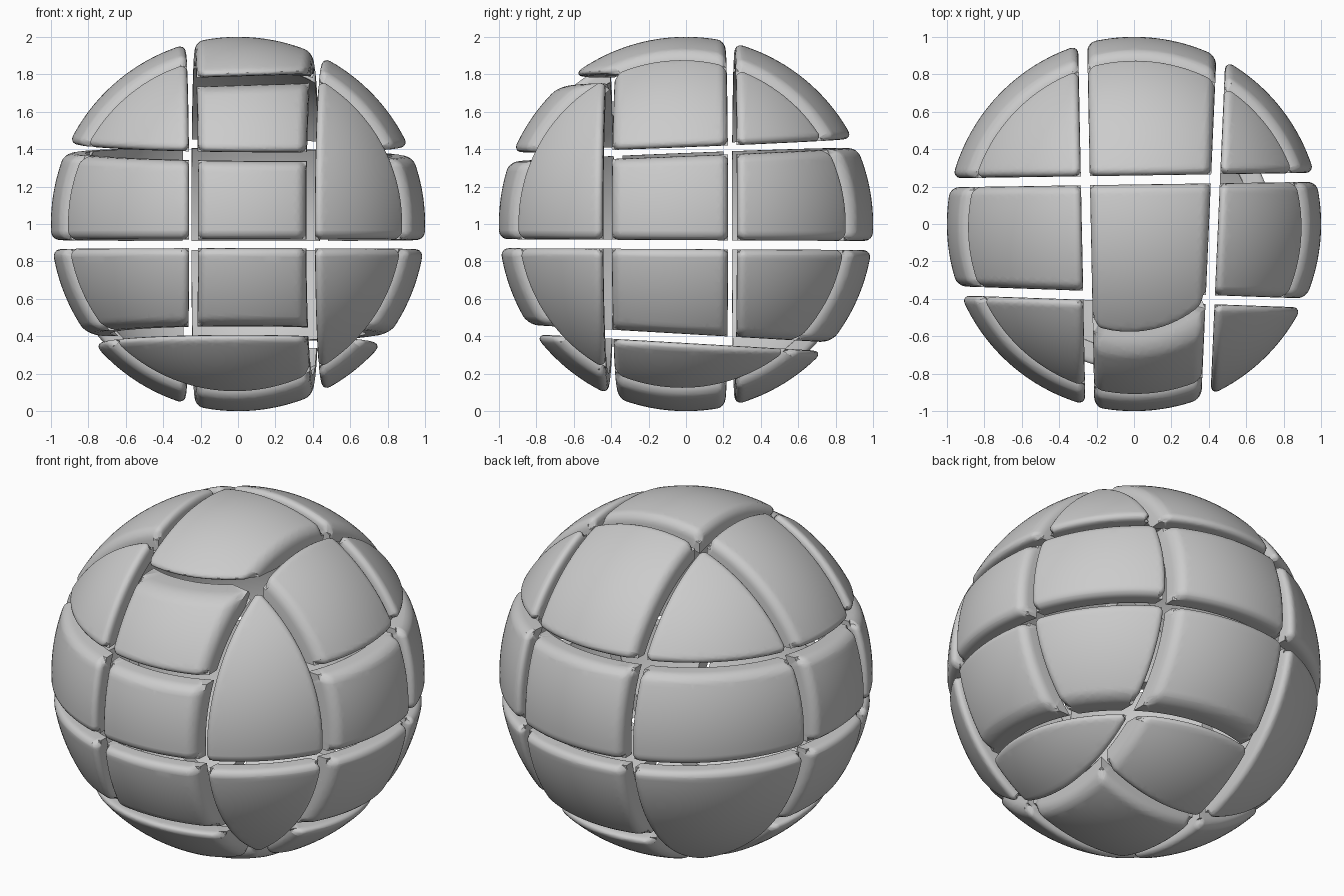
import bpy, bmesh
from math import sqrt
from mathutils import Vector

if "Cube" in bpy.data.objects:
    bpy.data.objects.remove(bpy.data.objects["Cube"])

R_IN, ROUND, HALF_GAP = 0.90, 0.045, 0.024

# Slightly tilted cutting planes: normal and offset from the ball centre
CUTS = {
    "xl": ((1, 0.02, 0), -0.255), "xr": ((1, -0.044, 0), 0.425),
    "yf": ((0.035, 1, 0), -0.39), "yb": ((-0.015, 1, 0), 0.235),
    "z1": ((0, 0.058, 1), -0.612), "z2": ((0, 0.005, 1), -0.11),
    "z3": ((0.01, -0.04, 1), 0.395), "zt": ((-0.03, 0, 1), 0.765),
}


def half_spaces(spec):
    """'+xl -xr' -> list of (n, k); inside where n.p >= k"""
    out = []
    for token in spec.split():
        n, c = CUTS[token[1:]]
        n = Vector(n)
        c /= n.length
        n.normalize()
        out.append((n, c + HALF_GAP) if token[0] == "+" else (-n, HALF_GAP - c))
    return out


def bisect(bm, n, k, clear):
    bmesh.ops.bisect_plane(bm, geom=bm.verts[:] + bm.edges[:] + bm.faces[:], dist=0.0008,
                           plane_co=n * k, plane_no=n, clear_inner=clear)


def settle(p, radius, fixed, planes):
    """Move p to a radius while keeping its distance to the fixed planes."""
    q = p.normalized() * radius
    for _ in range(25):
        for n, k in planes:
            d = n.dot(q) - k
            if d < 0:
                q -= n * d
        for n, k, t in fixed:
            q -= n * (n.dot(q) - k - t)
        q = q.normalized() * radius
    return q


def ball(radius, detail):
    bm = bmesh.new()
    bmesh.ops.create_icosphere(bm, subdivisions=detail, radius=radius)
    return bm


BASE = ball(1.0, 6)


def panel(name, spec):
    planes = half_spaces(spec)
    # Outer skin, scored near its borders so they can be rounded over
    bm = BASE.copy()
    for n, k in planes:
        bisect(bm, n, k, True)
    for n, k in planes:
        for f in (0.07, 0.2, 0.4, 0.68, 1.0):
            bisect(bm, n, k + f * ROUND, False)
    rim = {}
    moved = []
    for v in bm.verts:
        p = v.co.normalized()
        dist = [(n, k, max(n.dot(p) - k, 0.0)) for n, k in planes]
        near = [(n, k, 0.0 if d < 0.0015 else d) for n, k, d in dist if d < ROUND]
        q = sum((ROUND - d) ** 2 for n, k, d in near)
        drop = ROUND - sqrt(max(ROUND ** 2 - q, 0.0))
        moved.append((v, settle(p, 1 - drop, near, planes) if near else p))
        if v.is_boundary:
            on = [a for a in near if a[2] == 0.0]
            rim[v] = settle(p, R_IN, on, planes)
    for v, co in moved:
        v.co = co
    skin = bm.faces[:]
    # Flat walls going inward
    low = {v: bm.verts.new(co) for v, co in rim.items()}
    for e in [e for e in bm.edges if e.is_boundary]:
        a, b = e.verts
        loop = e.link_loops[0]
        if loop.vert is a:
            a, b = b, a
        bm.faces.new((a, b, low[b], low[a]))
    bm.normal_update()
    # Inner skin
    inner = ball(R_IN, 5)
    for n, k in planes:
        bisect(inner, n, k, True)
    bmesh.ops.reverse_faces(inner, faces=inner.faces[:])
    tmp = bpy.data.meshes.new("inner_skin")
    inner.to_mesh(tmp)
    inner.free()
    bm.from_mesh(tmp)
    bpy.data.meshes.remove(tmp)

    mesh = bpy.data.meshes.new(name)
    bm.to_mesh(mesh)
    bm.free()
    obj = bpy.data.objects.new(name, mesh)
    obj.location.z = 1
    bpy.context.collection.objects.link(obj)
    obj.select_set(True)
    bpy.context.view_layer.objects.active = obj


COLS = {"left": "-xl", "middle": "+xl -xr", "right": "+xr"}
ROWS = {"front": "-yf", "centre": "+yf -yb", "back": "+yb"}
LEVELS = {"low": "+z1 -z2", "high": "+z2 -z3", "top": "+z3"}

# Panels that span more than one cell, or are cut differently
SPECIAL = {
    "front_right_upper": "+xr -yf +z2",
    "front_right_lower": "+xr -yf -z2",
    "back_left_lower": "-xl +yb -z2",
    "front_middle_top": "+xl -xr -yf +z3 -zt",
    "crown": "+xl -xr -yb +zt",
    "bottom_front": "-xr -yf -z1",
    "bottom_right": "+xr +yf -z1",
    "bottom_back": "+xl -xr +yb -z1",
    "bottom_middle": "+xl -xr +yf -yb -z1",
    "bottom_left": "-xl +yf -yb -z1",
}

# Regular panels
for ln, lv in LEVELS.items():
    for rn, rw in ROWS.items():
        for cn, cl in COLS.items():
            if (rn, cn) == ("centre", "middle") or (rn, cn) == ("front", "right"):
                continue
            if (ln, rn, cn) in {("low", "back", "left"), ("top", "front", "middle")}:
                continue
            panel(f"panel_{rn}_{cn}_{ln}", f"{cl} {rw} {lv}")
for nm, spec in SPECIAL.items():
    panel("panel_" + nm, spec)
BASE.free()

bpy.ops.object.shade_smooth_by_angle(angle=0.7)
